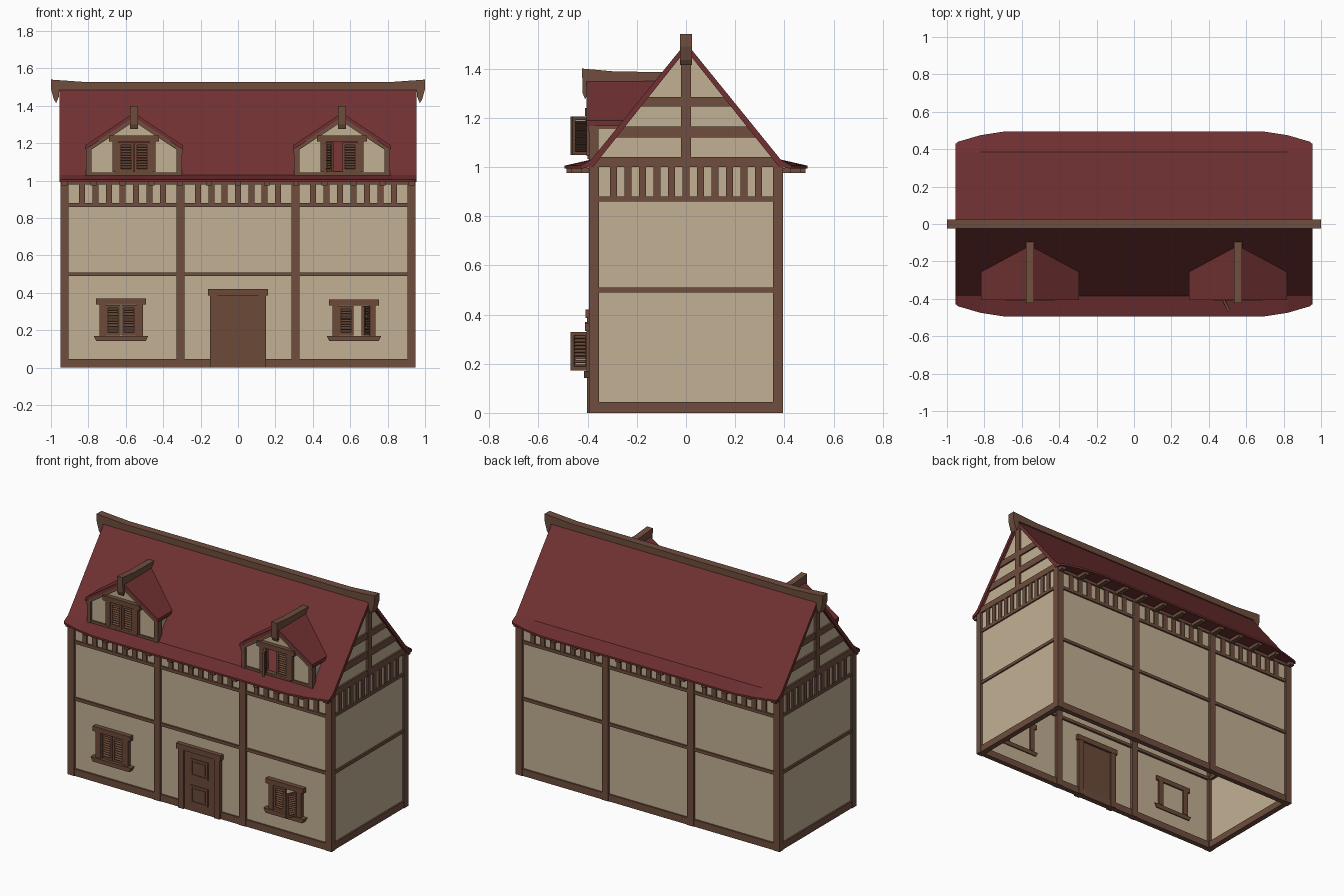
import bpy, bmesh, math
from mathutils import Matrix, Vector

if "Cube" in bpy.data.objects:
    bpy.data.objects.remove(bpy.data.objects["Cube"])


def material(name, rgb):
    m = bpy.data.materials.new(name)
    m.diffuse_color = (*rgb, 1)
    m.use_nodes = True
    m.node_tree.nodes["Principled BSDF"].inputs["Base Color"].default_value = m.diffuse_color
    return m


PLASTER = material("tan plaster", (0.54, 0.435, 0.295))
ROOF = material("red roof", (0.162, 0.030, 0.032))
TIMBER = material("brown timber", (0.158, 0.075, 0.048))
JOINERY = material("joinery brown", (0.150, 0.069, 0.040))


def finish(name, bm, mat):
    bmesh.ops.recalc_face_normals(bm, faces=bm.faces)
    me = bpy.data.meshes.new(name)
    bm.to_mesh(me)
    bm.free()
    me.materials.append(mat)
    ob = bpy.data.objects.new(name, me)
    bpy.context.collection.objects.link(ob)
    return ob


def box(bm, x0, x1, y0, y1, z0, z1, M=Matrix(), tilt=0):
    c = Vector(((x0 + x1) / 2, (y0 + y1) / 2, (z0 + z1) / 2))
    size = Matrix.Diagonal((abs(x1 - x0), abs(y1 - y0), abs(z1 - z0), 1))
    bmesh.ops.create_cube(bm, size=1, matrix=M @ Matrix.Translation(c) @ Matrix.Rotation(tilt, 4, 'X') @ size)


def prism_x(bm, pts, x0, x1):
    """Extrude a (y, z) profile along x."""
    join(bm, [[(x, y, z) for y, z in pts] for x in (x0, x1)])


def prism_y(bm, pts, y0, y1, cx=0):
    """Extrude an (x, z) profile along y; y1 may be a function of z."""
    end = y1 if callable(y1) else (lambda z: y1)
    join(bm, [[(cx + x, y0, z) for x, z in pts], [(cx + x, end(z), z) for x, z in pts]])


def join(bm, rings):
    a, b = [[bm.verts.new(p) for p in r] for r in rings]
    n = len(a)
    for i in range(n):
        bm.faces.new((a[i], a[(i + 1) % n], b[(i + 1) % n], b[i]))
    bm.faces.new(a)
    bm.faces.new(b)


def slope_y(z):
    """y of the front main roof slope at height z."""
    return -(1.505 - z) / 1.235 + 0.008


def gable_half(z):
    """Half width of the gable under the roof at height z."""
    return (1.478 - z) / 1.25


# Plaster walls and gable triangles (open underneath)
bm = bmesh.new()
for s in (-1, 1):
    box(bm, -0.93, 0.93, s * 0.372, s * 0.38, 0.01, 1.0)
    box(bm, s * 0.928, s * 0.936, -0.375, 0.375, 0.01, 1.0)
    prism_x(bm, [(-gable_half(1.0), 1.0), (gable_half(1.0), 1.0), (0, 1.478)], s * 0.928, s * 0.936)
finish("plaster_walls", bm, PLASTER)

# Main timber frame
bm = bmesh.new()
posts = [-0.9275, -0.3075, 0.3075, 0.9275]
for s in (-1, 1):
    for x in posts:
        box(bm, x - 0.0225, x + 0.0225, s * 0.353, s * 0.395, 0, 1.0)
    for z0, z1 in ((0, 0.045), (0.49, 0.51), (0.86, 0.88), (0.98, 1.0)):
        box(bm, -0.94, 0.94, s * 0.358, s * 0.391, z0, z1)
        if z1 < 0.9:
            box(bm, s * 0.91, s * 0.946, -0.38, 0.38, z0, z1)
finish("timber_frame", bm, TIMBER)

# Short studs below the eaves
bm = bmesh.new()
for s in (-1, 1):
    for a, b in zip(posts, posts[1:]):
        for i in range(1, 8):
            x = a + 0.0225 + (b - a - 0.045) * i / 8
            box(bm, x - 0.016, x + 0.016, s * 0.36, s * 0.389, 0.87, 0.99)
    for i in range(1, 12):
        y = -0.353 + 0.706 * i / 12
        box(bm, s * 0.912, s * 0.945, y - 0.014, y + 0.014, 0.87, 1.01)
finish("frieze_studs", bm, TIMBER)

# Gable beams
bm = bmesh.new()
for s in (-1, 1):
    for z0, z1 in ((1.0, 1.04), (1.12, 1.165), (1.245, 1.285)):
        w0, w1 = gable_half(z0), gable_half(z1)
        prism_x(bm, [(-w0, z0), (w0, z0), (w1, z1), (-w1, z1)], s * 0.912, s * 0.947)
    box(bm, s * 0.91, s * 0.95, -0.021, 0.021, 1.0, 1.46)
finish("gable_beams", bm, TIMBER)

# Main roof: flared eaves that narrow towards the ends
bm = bmesh.new()
columns = [(0.955, 0.428), (0.94, 0.44), (0.82, 0.475), (0.69, 0.495)]
columns = [(-x, e) for x, e in columns] + columns[::-1]
rings = []
for x, e in columns:
    half = [(e, 1.005), (0.385, 1.03), (0, 1.505), (0, 1.475), (0.378, 1.0), (e, 0.993)]
    prof = [(-y, z) for y, z in half[:3]] + half[1::-1] + half[:3:-1] + [half[3]] + [(-y, z) for y, z in half[4:]]
    rings.append([bm.verts.new((x, y, z)) for y, z in prof])
for a, b in zip(rings, rings[1:]):
    for i in range(10):
        j = (i + 1) % 10
        bm.faces.new((a[i], a[j], b[j], b[i]))
for r in (rings[0], rings[-1]):
    for i in range(4):
        bm.faces.new((r[i], r[i + 1], r[8 - i], r[9 - i]))
finish("main_roof", bm, ROOF)

# Joists carrying the eaves
bm = bmesh.new()
for s in (-1, 1):
    for i in range(13):
        x = -0.9275 + 1.855 * i / 12
        e = 0.485 if abs(x) < 0.7 else 0.485 - (abs(x) - 0.7) * 0.26
        box(bm, x - 0.016, x + 0.016, s * 0.36, s * e, 0.975, 0.996)
finish("eave_joists", bm, TIMBER)

# Ridge beam with drooping ends
bm = bmesh.new()
end = [(0.8, 1.526), (1.0, 1.54), (1.0, 1.49), (0.985, 1.435), (0.972, 1.415), (0.957, 1.45), (0.955, 1.485)]
prism_y(bm, end + [(-x, z) for x, z in end[::-1]], -0.025, 0.025)
finish("ridge_beam", bm, TIMBER)


def window(name, cx, z0, z1, angles, sill):
    """Timber frame plus two louvred shutters; angles = opening of left, right."""
    bm = bmesh.new()
    for s in (-1, 1):
        box(bm, cx + s * 0.083, cx + s * 0.116, -0.405, -0.362, z0, z1)
    box(bm, cx - 0.134, cx + 0.134, -0.41, -0.362, z1, z1 + 0.032)
    if sill:
        prism_y(bm, [(-0.132, z0 - 0.028), (0.132, z0 - 0.028), (0.146, z0), (-0.146, z0)], -0.415, -0.365, cx)
    else:
        box(bm, cx - 0.1, cx + 0.1, -0.4, -0.365, z0 - 0.012, z0 + 0.004)
    finish(name + "_frame", bm, JOINERY)
    bm = bmesh.new()
    h = z1 - z0
    for s, ang in zip((-1, 1), angles):
        M = Matrix.Translation((cx + s * 0.083, -0.392, z0)) @ Matrix.Rotation(s * math.radians(ang), 4, 'Z')
        for a, b in ((0.0, 0.014), (0.067, 0.081)):
            box(bm, -s * a, -s * b, -0.008, 0.008, 0.003, h - 0.003, M)
        for a, b in ((0.003, 0.018), (h - 0.018, h - 0.003)):
            box(bm, -s * 0.01, -s * 0.07, -0.007, 0.007, a, b, M)
        for i in range(9):
            z = 0.025 + (h - 0.05) * i / 8
            box(bm, -s * 0.012, -s * 0.069, -0.009, 0.009, z - 0.002, z + 0.002, M, math.radians(35))
    finish(name + "_shutters", bm, JOINERY)


window("left_window", -0.625, 0.17, 0.338, (0, 0), True)
window("right_window", 0.62, 0.17, 0.332, (0, 65), True)

# Door with frame and two moulded panels
bm = bmesh.new()
for s in (-1, 1):
    box(bm, s * 0.11, s * 0.15, -0.402, -0.352, 0, 0.385)
box(bm, -0.16, 0.16, -0.408, -0.35, 0.385, 0.42)
finish("door_frame", bm, JOINERY)
bm = bmesh.new()
box(bm, -0.112, 0.112, -0.394, -0.364, 0, 0.387)
for z0, z1 in ((0.055, 0.17), (0.23, 0.342)):
    for s in (-1, 1):
        box(bm, s * 0.052, s * 0.062, -0.4, -0.392, z0, z1)
    for z in (z0, z1 - 0.01):
        box(bm, -0.062, 0.062, -0.4, -0.392, z, z + 0.01)
    box(bm, -0.042, 0.042, -0.398, -0.392, z0 + 0.02, z1 - 0.02)
finish("door", bm, JOINERY)

# Dormers
for side, cx, angles in (("left", -0.556, (0, 0)), ("right", 0.556, (65, 0))):
    bm = bmesh.new()
    for s in (-1, 1):
        box(bm, cx + s * 0.09, cx + s * 0.245, -0.382, -0.376, 1.03, 1.17)
        prism_x(bm, [(-0.38, 1.03), (-0.38, 1.18), (slope_y(1.18), 1.18)], cx + s * 0.24, cx + s * 0.246)
    prism_y(bm, [(-0.245, 1.17), (-0.09, 1.17), (-0.09, 1.22), (0.09, 1.22), (0.09, 1.17),
                 (0.245, 1.17), (0, 1.335)], -0.382, -0.376, cx)
    finish(side + "_dormer_walls", bm, PLASTER)

    bm = bmesh.new()
    for s in (-1, 1):
        box(bm, cx + s * 0.228, cx + s * 0.256, -0.395, -0.355, 1.02, 1.175)
        box(bm, cx + s * 0.232, cx + s * 0.252, -0.39, slope_y(1.165), 1.155, 1.178)
        prism_y(bm, [(0, 1.342), (s * 0.258, 1.168), (s * 0.258, 1.145), (0, 1.316)], -0.399, -0.37, cx)
    box(bm, cx - 0.25, cx + 0.25, -0.392, -0.36, 1.025, 1.044)
    finish(side + "_dormer_timbers", bm, TIMBER)

    bm = bmesh.new()
    prism_y(bm, [(-0.263, 1.188), (0, 1.362), (0.263, 1.188), (0.263, 1.166), (0, 1.34), (-0.263, 1.166)],
            -0.405, slope_y, cx)
    finish(side + "_dormer_roof", bm, ROOF)

    bm = bmesh.new()
    prism_x(bm, [(-0.423, 1.4), (-0.3, 1.389), (-0.095, 1.385), (-0.115, 1.35), (-0.4, 1.342),
                 (-0.4, 1.295), (-0.41, 1.275), (-0.42, 1.3)], cx - 0.021, cx + 0.021)
    finish(side + "_dormer_ridge", bm, TIMBER)
    window(side + "_dormer_window", cx, 1.045, 1.208, angles, False)
